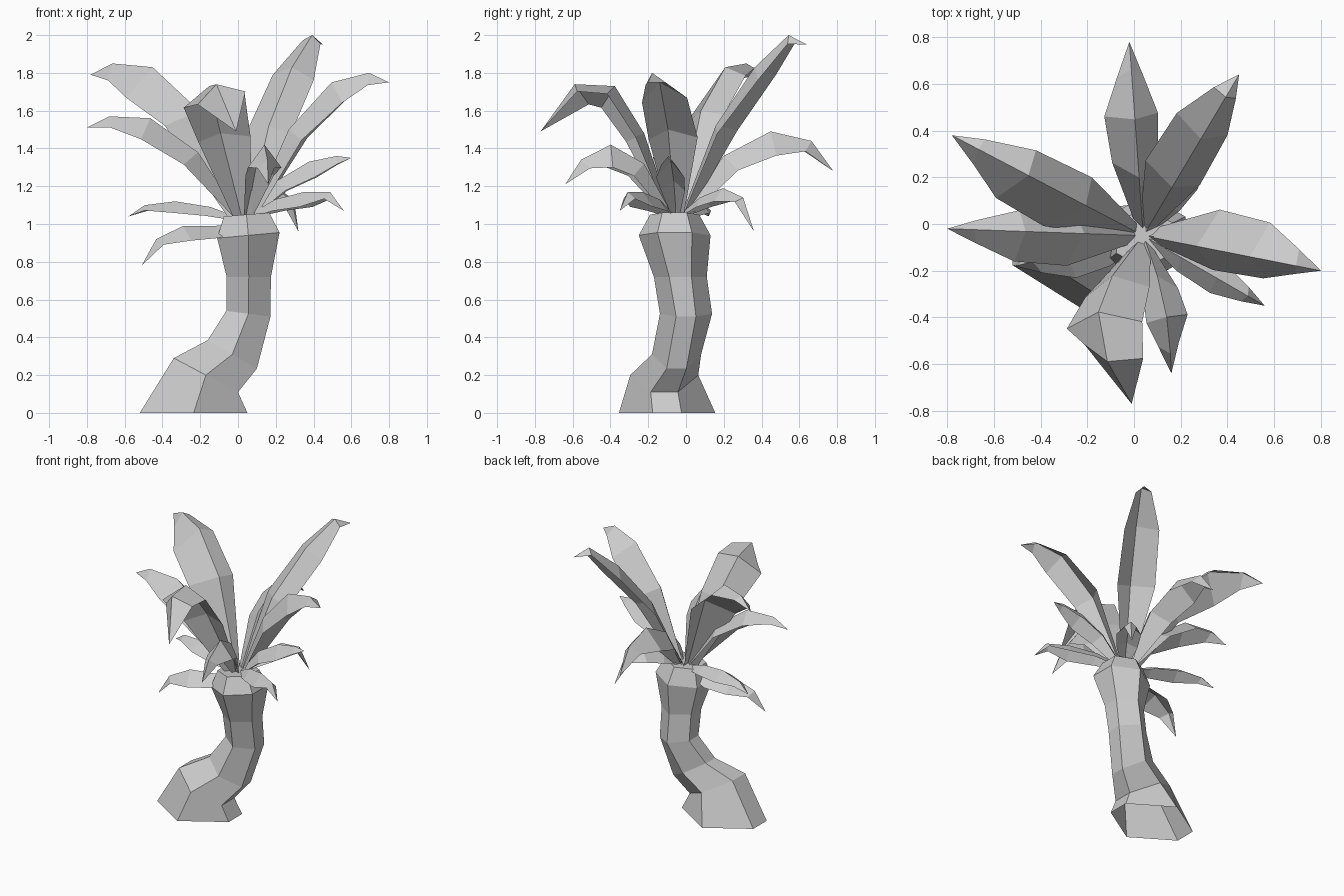
import bpy
from math import sin, cos, pi
from mathutils import Vector

cube = bpy.data.objects.get("Cube")
if cube:
    bpy.data.objects.remove(cube, do_unlink=True)

grey = bpy.data.materials.new("plain_grey")
grey.use_nodes = True
colour = (0.6, 0.6, 0.6, 1)
grey.diffuse_color = colour
grey.node_tree.nodes["Principled BSDF"].inputs["Base Color"].default_value = colour


def make_object(name, verts, faces):
    mesh = bpy.data.meshes.new(name)
    mesh.from_pydata(verts, [], faces)
    mesh.materials.append(grey)
    obj = bpy.data.objects.new(name, mesh)
    bpy.context.collection.objects.link(obj)


# Curved six-sided trunk, open below:
# centre x, y, z, half width, half depth, tilt, share of depth taken by the side faces
SIDES = 6
rings = [
    (-0.235, -0.1, 0, 0.285, 0.255, 0, 0.3),
    (-0.17, -0.115, 0.2, 0.17, 0.18, -0.09, 0.4),
    (-0.03, -0.05, 0.31, 0.13, 0.13, -0.075, 0.4),
    (0.055, 0, 0.525, 0.117, 0.138, -0.015, 0.38),
    (0.057, -0.03, 0.72, 0.117, 0.14, 0, 0.42),
    (0.055, -0.06, 0.94, 0.165, 0.19, 0.015, 0.48),
    (0.045, -0.06, 1.05, 0.12, 0.13, 0.01, 0.5),
]
verts, faces = [], []
for x, y, z, rx, ry, tilt, flat in rings:
    outline = [(1, flat), (0, 1), (-1, flat), (-1, -flat), (0, -1), (1, -flat)]
    verts += [(x + rx * u, y + ry * v, z + tilt * u) for u, v in outline]
for r in range(len(rings) - 1):
    for i in range(SIDES):
        j = (i + 1) % SIDES
        low, high = r * SIDES, (r + 1) * SIDES
        faces.append((low + i, low + j, high + j, high + i))
faces.append(tuple(range(len(verts) - SIDES, len(verts))))
make_object("trunk", verts, faces)

# Folded leaves: the ridge runs outward, both halves hang from it.
# Each shape holds steps along the leaf, width factors and drop factors
BROAD = ((0.04, 0.3, 0.6, 0.86, 1), (0.3, 1.08, 1, 0.45), (0.25, 0.8, 1, 0.5))
SLIM = ((0.04, 0.3, 0.6, 0.86, 1), (0.25, 0.85, 1, 0.5), (0.25, 0.8, 1, 0.5))
BLUNT = ((0.04, 0.25, 0.47, 0.76, 1), (0.3, 0.85, 1, 0.8), (0.3, 0.8, 1, 0.9))


def leaf(name, tip, heights, left, right, shape=BROAD, bend=0, root_z=1.05):
    """left and right: (width, drop) of each half, seen along the leaf"""
    root = Vector((0.04, -0.05, 0))
    reach = Vector((*tip, 0)) - root
    across = Vector((0, 0, 1)).cross(reach.normalized())
    steps, widths, drops = shape
    ridge = []
    for t, z in zip(steps, (root_z, *heights)):
        p = root + reach * t + across * bend * sin(pi * t)
        p.z = z
        ridge.append(p)
    verts, faces = [], []
    for k, p in enumerate(ridge[:-1]):
        tangent = (ridge[k + 1] - ridge[max(k - 1, 0)]).normalized()
        up = tangent.cross(across).normalized()
        w, d = widths[k], drops[k]
        verts += [p + across * left[0] * w - up * left[1] * d, p,
                  p - across * right[0] * w - up * right[1] * d]
    verts.append(ridge[-1])
    for k in range(len(ridge) - 2):
        for h in (0, 1):
            a = k * 3 + h
            faces.append((a, a + 1, a + 4, a + 3))
    end = len(verts) - 1
    faces += [(end - 3, end - 2, end), (end - 2, end - 1, end)]
    make_object(name, verts, faces)


# Large upper leaves
leaf("leaf_back_right", (-0.78, 0.38), (1.6, 1.83, 1.85, 1.79), (0.15, 0.18), (0.11, 0.05))
leaf("leaf_right", (-0.8, -0.02), (1.38, 1.56, 1.57, 1.51), (0.13, 0.12), (0.09, 0.08))
leaf("leaf_back", (-0.02, 0.78), (1.36, 1.49, 1.44, 1.28), (0.13, 0.13), (0.1, 0.13), SLIM)
leaf("leaf_back_left", (0.45, 0.64), (1.52, 1.83, 2, 1.95), (0.145, 0.06), (0.09, 0.1))
leaf("leaf_left", (0.8, -0.2), (1.5, 1.75, 1.8, 1.75), (0.16, 0.1), (0.08, 0.13))
leaf("leaf_front", (-0.01, -0.77), (1.48, 1.73, 1.74, 1.49), (0.19, 0.05), (0.13, 0.14),
     BLUNT, bend=-0.17)

# Small lower leaves, alike on both halves
small_leaves = [
    ("front", (0.16, -0.64), (1.32, 1.42, 1.34, 1.21), (0.09, 0.12), 0.03, 1.05),
    ("left", (0.6, -0.1), (1.23, 1.33, 1.36, 1.35), (0.075, 0.09), 0, 1.05),
    ("front_left", (0.56, -0.35), (1.13, 1.17, 1.17, 1.07), (0.07, 0.08), 0, 1.05),
    ("back_left", (0.32, 0.36), (1.14, 1.19, 1.14, 0.96), (0.08, 0.07), 0, 1.05),
    ("back_right", (-0.58, 0.12), (1.09, 1.12, 1.1, 1.04), (0.08, 0.06), 0, 1.03),
    ("front_right", (-0.51, -0.18), (0.99, 0.99, 0.92, 0.78), (0.11, 0.08), 0, 1),
]
for place, tip, heights, half, bend, root_z in small_leaves:
    leaf("small_leaf_" + place, tip, heights, half, half, SLIM, bend, root_z)
